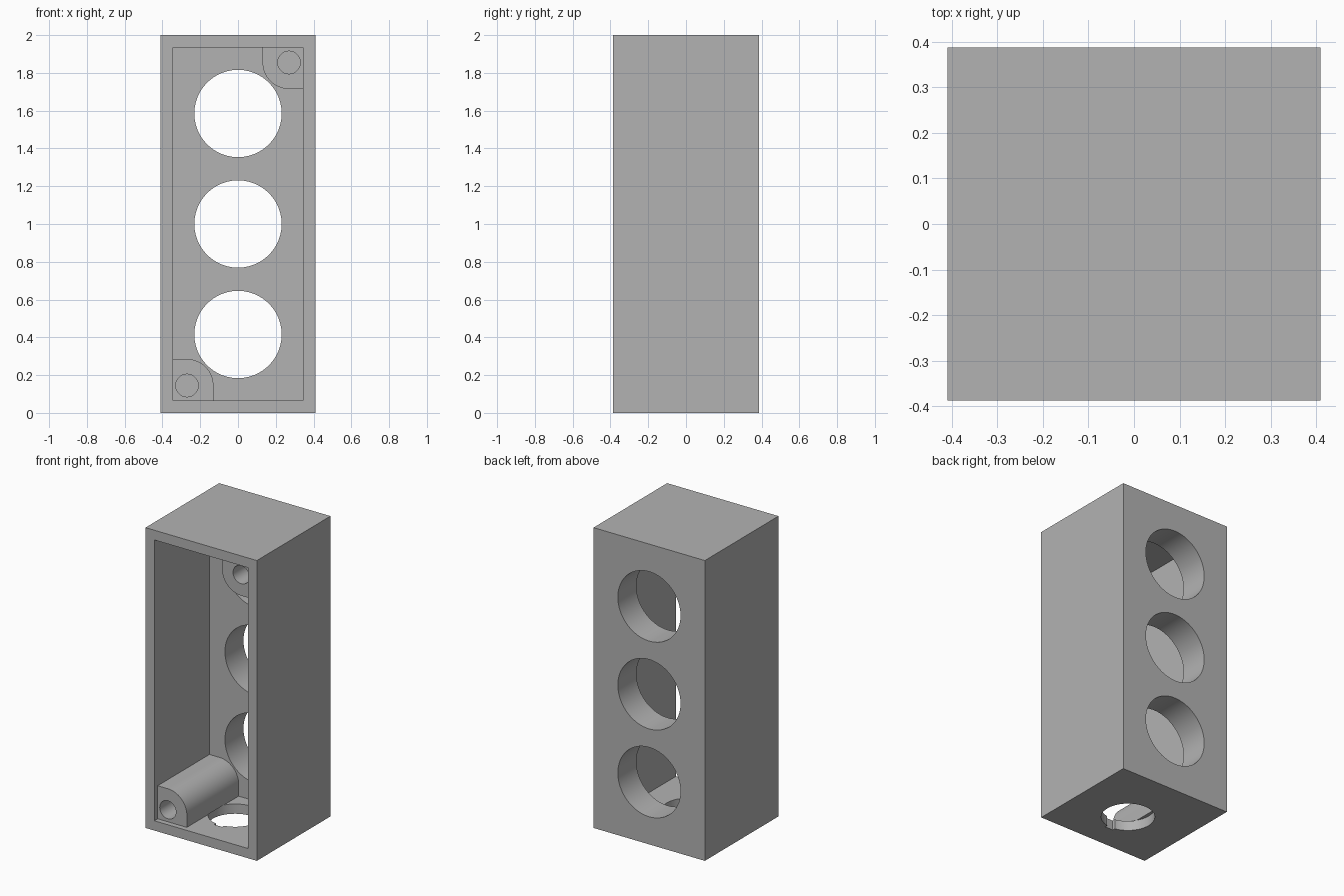
import bpy, bmesh, math
from mathutils import Matrix, Vector

cube = bpy.data.objects.get("Cube")
if cube:
    bpy.data.objects.remove(cube, do_unlink=True)

W, D, H = 0.82, 0.775, 2.0      # outer size
WALL, BACK = 0.065, 0.195       # side wall and back wall thickness
FRONT, REAR = -D / 2, D / 2
INNER = REAR - BACK             # inner face of the back wall

grey = bpy.data.materials.new("plain_grey")
grey.use_nodes = True
colour = (0.45, 0.45, 0.45, 1)
grey.diffuse_color = colour
grey.node_tree.nodes["Principled BSDF"].inputs["Base Color"].default_value = colour


def finish(name, bm):
    bmesh.ops.recalc_face_normals(bm, faces=bm.faces)
    mesh = bpy.data.meshes.new(name)
    bm.to_mesh(mesh)
    bm.free()
    obj = bpy.data.objects.new(name, mesh)
    bpy.context.collection.objects.link(obj)
    mesh.materials.append(grey)
    return obj


def box(name, low, high):
    bm = bmesh.new()
    low, high = Vector(low), Vector(high)
    size = Matrix.Diagonal((high - low).to_4d())
    bmesh.ops.create_cube(bm, size=1, matrix=Matrix.Translation((low + high) / 2) @ size)
    return finish(name, bm)


def rod(name, start, end, radius, sides=64):
    bm = bmesh.new()
    start, end = Vector(start), Vector(end)
    axis = end - start
    turn = axis.to_track_quat("Z", "Y").to_matrix().to_4x4()
    bmesh.ops.create_cone(bm, cap_ends=True, segments=sides, radius1=radius, radius2=radius,
                          depth=axis.length, matrix=Matrix.Translation((start + end) / 2) @ turn)
    return finish(name, bm)


def corner_post(name, side):
    """Post with one rounded corner, sunk a little into the walls."""
    bm = bmesh.new()
    out = 0.03
    edge_x, edge_z = -W / 2 + WALL - out, -H / 2 + WALL - out
    cx, cz, r = -0.27, -0.855, 0.14
    points = [(edge_x, edge_z), (cx + r, edge_z)]
    for i in range(17):
        a = math.pi / 2 * i / 16
        points.append((cx + r * math.cos(a), cz + r * math.sin(a)))
    points.append((edge_x, cz + r))
    face = bm.faces.new([bm.verts.new((side * x, FRONT + 0.035, H / 2 + side * z)) for x, z in points])
    moved = bmesh.ops.extrude_face_region(bm, geom=[face])["geom"]
    verts = [v for v in moved if isinstance(v, bmesh.types.BMVert)]
    bmesh.ops.translate(bm, verts=verts, vec=(0, INNER + out - FRONT - 0.035, 0))
    return finish(name, bm)


def combine(body, tool, operation):
    mod = body.modifiers.new(tool.name, "BOOLEAN")
    mod.operation, mod.solver, mod.object = operation, "EXACT", tool
    bpy.context.view_layer.objects.active = body
    bpy.ops.object.modifier_apply(modifier=mod.name)
    bpy.data.objects.remove(tool, do_unlink=True)


# Open-fronted housing
body = box("housing", (-W / 2, FRONT, 0), (W / 2, REAR, H))
cavity = box("cavity", (-W / 2 + WALL, FRONT - 0.1, WALL), (W / 2 - WALL, INNER, H - WALL))
combine(body, cavity, "DIFFERENCE")

# Screw posts in opposite corners, with blind holes
for side in (1, -1):
    combine(body, corner_post("screw_post", side), "UNION")
    x, z = -0.27 * side, H / 2 - 0.855 * side
    combine(body, rod("screw_hole", (x, FRONT, z), (x, FRONT + 0.4, z), 0.06, 40), "DIFFERENCE")

# Three round windows through the back
for z in (0.415, 1.0, 1.585):
    combine(body, rod("window", (0, INNER - 0.02, z), (0, REAR + 0.1, z), 0.231, 96), "DIFFERENCE")

# Cable hole in the floor, with a small key slot
hole_y = -0.045
combine(body, rod("cable_hole", (0.01, hole_y, -0.1), (0.01, hole_y, WALL + 0.001), 0.163), "DIFFERENCE")
combine(body, box("key_slot", (-0.02, hole_y - 0.18, -0.1), (0.04, hole_y, WALL + 0.001)), "DIFFERENCE")

# Smooth curved walls, crisp edges
bpy.ops.object.select_all(action="DESELECT")
body.select_set(True)
bpy.context.view_layer.objects.active = body
bpy.ops.object.shade_smooth_by_angle(angle=math.radians(30))
